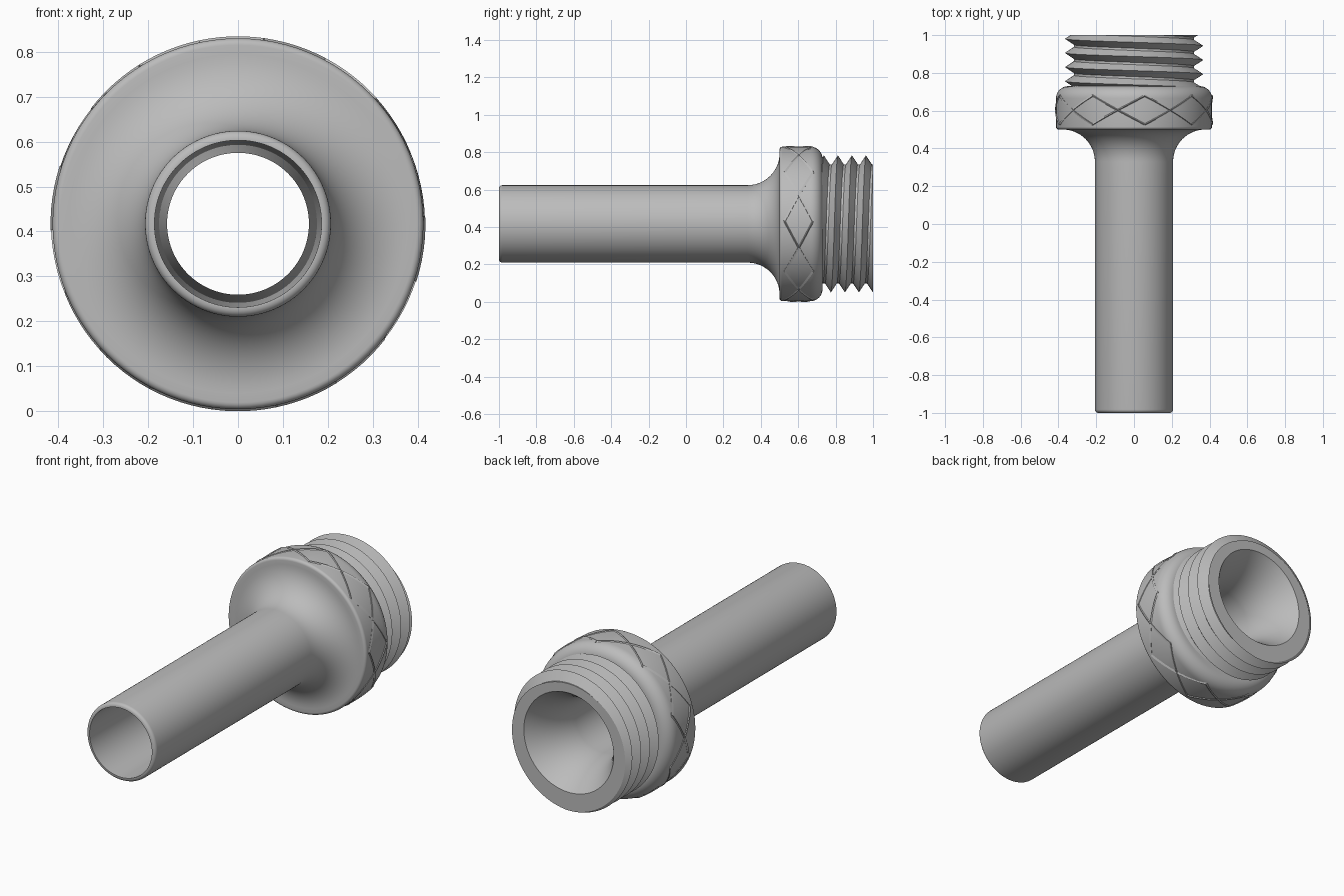
import bpy
import bmesh
import math

cube = bpy.data.objects.get("Cube")
if cube:
    bpy.data.objects.remove(cube, do_unlink=True)

AXIS_Z = 0.417
SEG = 96

metal = bpy.data.materials.new("grey_metal")
metal.use_nodes = True
GREY = (0.5, 0.5, 0.5, 1)
metal.diffuse_color = GREY
metal.node_tree.nodes["Principled BSDF"].inputs["Base Color"].default_value = GREY


def around(r, y, a):
    """Point at radius r and angle a (from straight up towards +x)."""
    return (r * math.sin(a), y, AXIS_Z + r * math.cos(a))


def arc(cy, cr, rad, start, end, n):
    """Profile points (y, r) along an arc, angles in degrees."""
    steps = [math.radians(start + (end - start) * i / n) for i in range(n + 1)]
    return [(cy + rad * math.cos(t), cr + rad * math.sin(t)) for t in steps]


def bezier(p, c, q, n):
    ts = [i / n for i in range(n + 1)]
    return [tuple((1 - t) ** 2 * a + 2 * t * (1 - t) * b + t * t * d
                  for a, b, d in zip(p, c, q)) for t in ts]


def surface(name, point, rows, closed_rows=False):
    """Grid surface: point(row, angle) gives each position."""
    bm = bmesh.new()
    grid = [[bm.verts.new(point(k, math.tau * j / SEG)) for j in range(SEG + 1)]
            for k in range(rows)]
    for k in range(rows if closed_rows else rows - 1):
        a, b = grid[k], grid[(k + 1) % rows]
        for j in range(SEG):
            bm.faces.new((a[j], a[j + 1], b[j + 1], b[j]))
    bmesh.ops.remove_doubles(bm, verts=bm.verts, dist=0.0002)
    bmesh.ops.recalc_face_normals(bm, faces=bm.faces)
    mesh = bpy.data.meshes.new(name)
    bm.to_mesh(mesh)
    bm.free()
    obj = bpy.data.objects.new(name, mesh)
    bpy.context.collection.objects.link(obj)
    finish(obj)
    return obj


def finish(obj):
    obj.data.materials.append(metal)
    bpy.ops.object.select_all(action="DESELECT")
    obj.select_set(True)
    bpy.context.view_layer.objects.active = obj
    bpy.ops.object.shade_smooth_by_angle(angle=math.radians(30))


# Tube, flared shoulder, collar and funnel-shaped bore in one turned profile
profile = [(-1, 0.186)]
profile += arc(-0.982, 0.189, 0.018, 180, 90, 5)
profile += arc(0.33, 0.377, 0.17, 270, 360, 14)
profile += arc(0.515, 0.398, 0.015, 180, 90, 5)
profile += arc(0.665, 0.348, 0.065, 90, 0, 8)
profile += [(0.73, 0.30), (1, 0.30)]
profile += bezier((1, 0.268), (0.87, 0.165), (0.72, 0.158), 12)
surface("body", lambda k, a: around(profile[k][1], profile[k][0], a),
        len(profile), closed_rows=True)

# Screw thread: rows follow the helix and are trimmed at both ends
PITCH, ROOT, CREST = 0.075, 0.318, 0.366
Y0, Y1, FIRST_CREST = 0.722, 1.0, 0.962
STEPS = [(0, CREST), (0.42, ROOT), (0.58, ROOT), (1, CREST)]


def thread_radius(y, a):
    f = ((y - FIRST_CREST) / PITCH + a / math.tau) % 1
    for (f0, r0), (f1, r1) in zip(STEPS, STEPS[1:]):
        if f <= f1:
            return r0 + (r1 - r0) * (f - f0) / (f1 - f0)


offsets = [turn + f for turn in range(-5, 4) for f, r in STEPS[:-1]]


def thread_point(k, a):
    if k == len(offsets):
        return around(0.268, Y1, a)
    y = FIRST_CREST + PITCH * (offsets[k] - a / math.tau)
    y = min(max(y, Y0), Y1)
    return around(thread_radius(y, a), y, a)


surface("screw_thread", thread_point, len(offsets) + 1)

# Crossed knurling ridges on the collar
DIAMONDS, MID, HALF = 9, 0.603, 0.076
knurl = bpy.data.curves.new("knurl_ridges", "CURVE")
knurl.dimensions = "3D"
knurl.bevel_depth = 0.008
knurl.bevel_resolution = 0
knurl.use_fill_caps = True
for i in range(2 * DIAMONDS):
    start = math.radians(8) + math.pi * i / DIAMONDS
    for side in (-1, 1):
        line = knurl.splines.new("POLY")
        line.points.add(6)
        for j, p in enumerate(line.points):
            t = j / 6
            y = MID + side * HALF * (1 - t if i % 2 == 0 else t)
            p.co = (*around(0.4095, y, start + math.pi * t / DIAMONDS), 1)
ridges = bpy.data.objects.new("knurl_ridges", knurl)
bpy.context.collection.objects.link(ridges)
bpy.ops.object.select_all(action="DESELECT")
ridges.select_set(True)
bpy.context.view_layer.objects.active = ridges
bpy.ops.object.convert(target="MESH")
finish(bpy.context.view_layer.objects.active)
